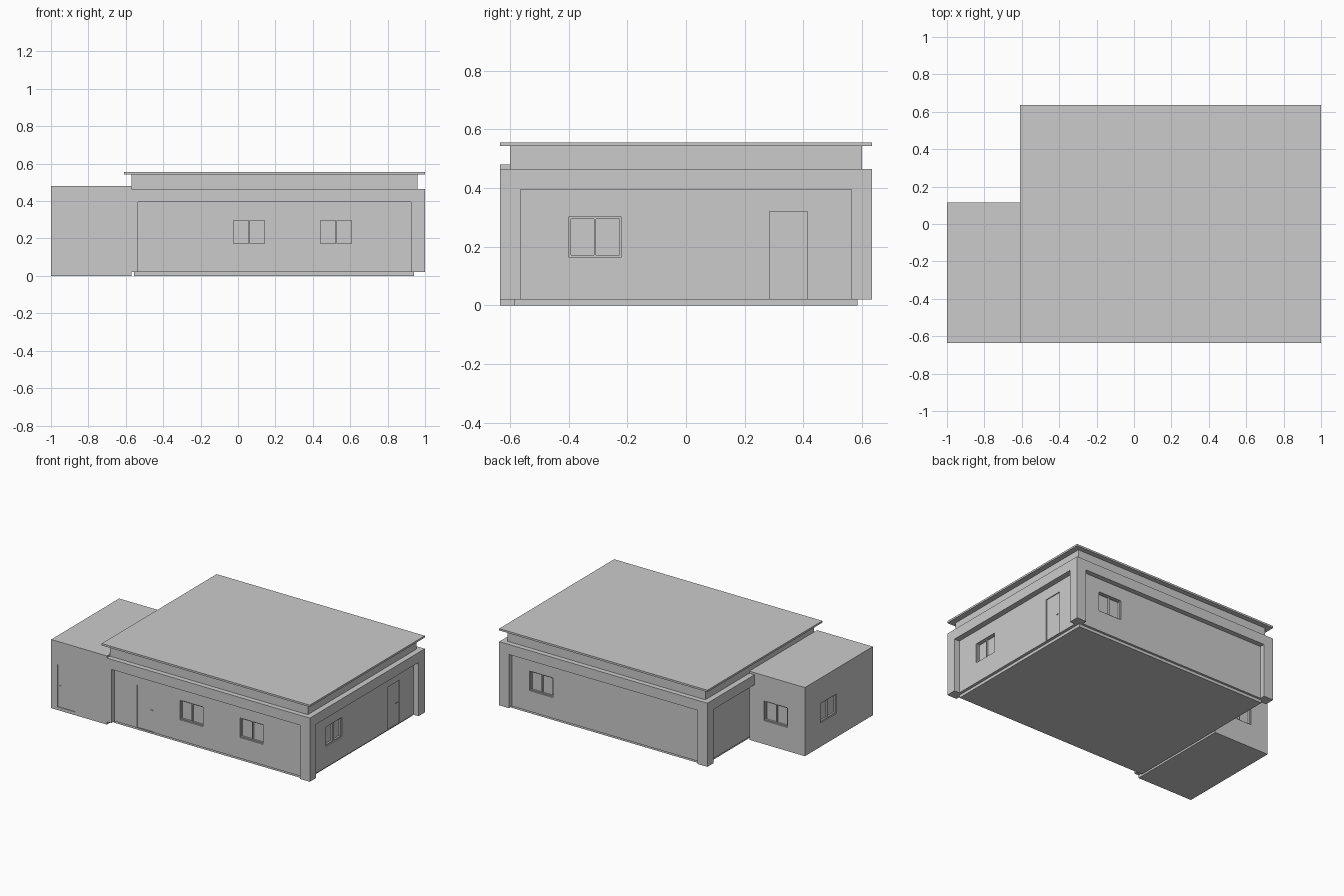
import bpy, bmesh
from mathutils import Vector

if "Cube" in bpy.data.objects:
    bpy.data.objects.remove(bpy.data.objects["Cube"])

# single flat plaster colour
mat = bpy.data.materials.new("light_grey_plaster")
mat.diffuse_color = (0.6, 0.6, 0.6, 1)
mat.use_nodes = True
mat.node_tree.nodes["Principled BSDF"].inputs["Base Color"].default_value = mat.diffuse_color


def boxes(name, items, helper=False):
    """One object made of boxes, each given as (x0, x1, y0, y1, z0, z1)."""
    bm = bmesh.new()
    for x0, x1, y0, y1, z0, z1 in items:
        geo = bmesh.ops.create_cube(bm, size=1)
        for v in geo["verts"]:
            v.co = Vector((x0 if v.co.x < 0 else x1,
                           y0 if v.co.y < 0 else y1,
                           z0 if v.co.z < 0 else z1))
    me = bpy.data.meshes.new(name)
    bm.to_mesh(me)
    bm.free()
    me.materials.append(mat)
    ob = bpy.data.objects.new(name, me)
    bpy.context.collection.objects.link(ob)
    if helper:
        ob.hide_render = True
        ob.hide_viewport = True
        ob.display_type = 'WIRE'
    return ob


def cut(ob, cutter):
    m = ob.modifiers.new("cut", 'BOOLEAN')
    m.operation = 'DIFFERENCE'
    m.solver = 'EXACT'
    m.object = cutter


def on_wall(wall, u0, u1, z0, z1, d0, d1):
    """Box on a wall (axis, outward sign, position); d is measured outwards."""
    axis, sign, pos = wall
    a, b = sorted((pos + sign * d0, pos + sign * d1))
    return (a, b, u0, u1, z0, z1) if axis == 'x' else (u0, u1, a, b, z0, z1)


# wall planes
FRONT, BACK, RIGHT = ('y', -1, -0.6), ('y', 1, 0.6), ('x', 1, 0.96)
A_FRONT, A_BACK, A_LEFT = ('y', -1, -0.635), ('y', 1, 0.115), ('x', -1, -1.0)

Z0, Z1 = 0.165, 0.302   # window sill and head
T = 0.007               # window bar width
recesses = {"main": [], "annex": []}


def window(group, name, wall, u0, u1):
    recesses[group].append(on_wall(wall, u0, u1, Z0, Z1, -0.02, 0.01))
    mid = (u0 + u1) / 2
    bars = [(u0, u0 + T, Z0, Z1), (u1 - T, u1, Z0, Z1),
            (mid - T / 2, mid + T / 2, Z0 + T, Z1 - T),
            (u0 + T, u1 - T, Z0, Z0 + T), (u0 + T, u1 - T, Z1 - T, Z1)]
    boxes(name, [on_wall(wall, *b, -0.021, -0.008) for b in bars])


def door(group, name, wall, u0, u1, handle):
    recesses[group].append(on_wall(wall, u0, u1, 0.022, 0.32, -0.006, 0.01))
    boxes(name + "_handle",
          [on_wall(wall, handle - 0.008, handle + 0.008, 0.168, 0.173, -0.008, -0.001)])


# windows and doors
window("main", "front_window_left", FRONT, -0.03, 0.15)
window("main", "front_window_right", FRONT, 0.435, 0.615)
window("main", "right_window", RIGHT, -0.4, -0.22)
window("main", "back_window", BACK, 0.61, 0.79)
window("annex", "annex_back_window", A_BACK, -0.865, -0.685)
window("annex", "annex_left_window", A_LEFT, -0.235, -0.055)
door("main", "front_door", FRONT, -0.36, -0.235, -0.25)
door("main", "right_door", RIGHT, 0.285, 0.415, 0.388)
door("annex", "annex_door", A_FRONT, -0.95, -0.815, -0.935)

# plinth, main walls and roof slab
boxes("plinth", [(-0.555, 0.94, -0.585, 0.585, 0, 0.021)])
walls = boxes("main_walls", [(-0.57, 0.96, -0.6, 0.6, 0.02, 0.545)])
boxes("roof_slab", [(-0.61, 1.0, -0.635, 0.635, 0.543, 0.556)])

# outer frame: corner posts and top beam, left by two crossing cuts
frame = boxes("outer_frame", [(-0.61, 1.0, -0.635, 0.635, 0.02, 0.465)])
cut(frame, boxes("opening_cutter_y", [(-0.535, 0.925, -1, 1, -0.1, 0.395)], True))
cut(frame, boxes("opening_cutter_x", [(-2, 2, -0.565, 0.565, -0.1, 0.395)], True))

# annex on the left
annex = boxes("annex", [(-1.0, -0.57, -0.635, 0.115, 0, 0.48)])

cut(walls, boxes("main_recess_cutter", recesses["main"], True))
cut(annex, boxes("annex_recess_cutter", recesses["annex"], True))
